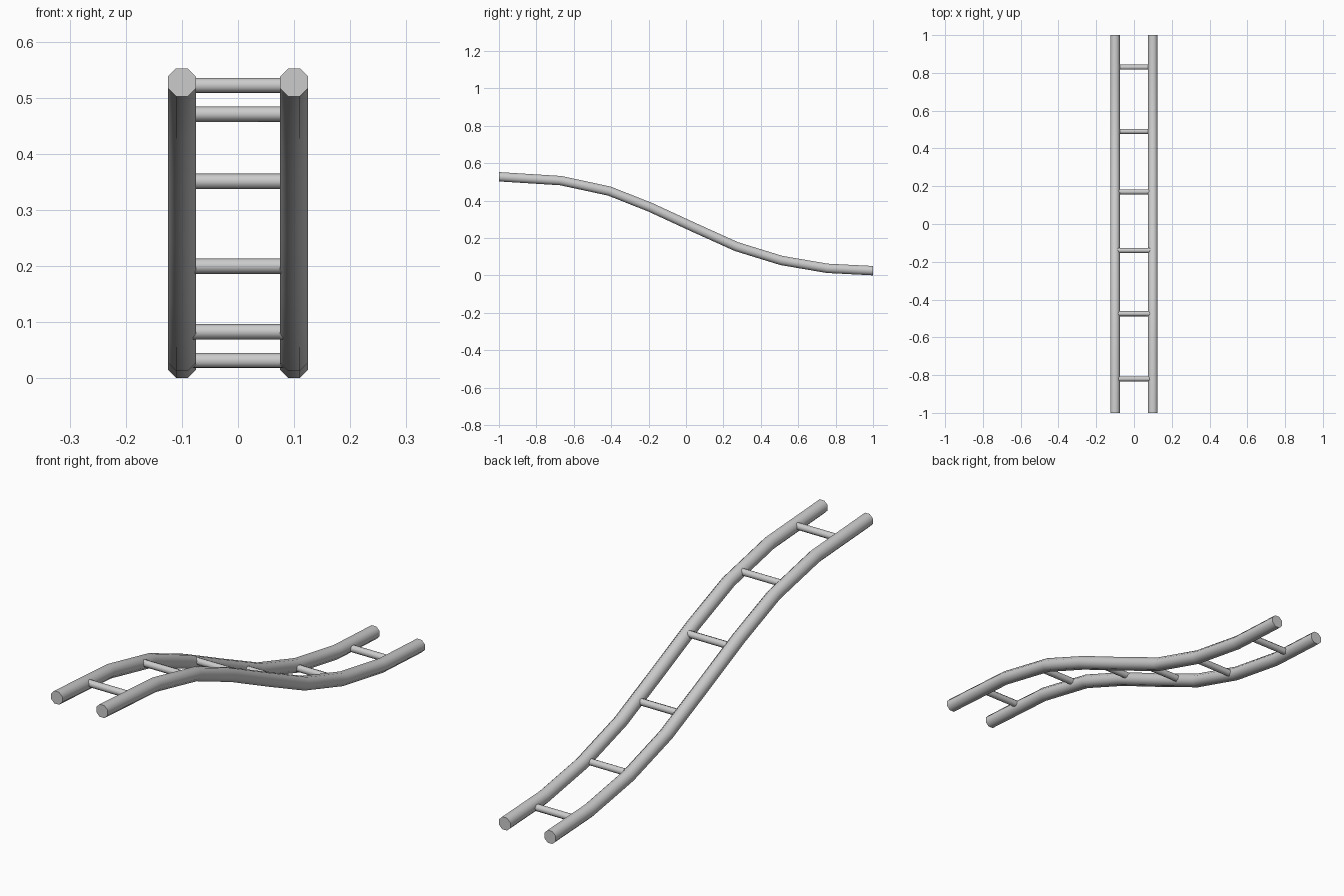
import bpy, bmesh, math
from mathutils import Vector

if "Cube" in bpy.data.objects:
    bpy.data.objects.remove(bpy.data.objects["Cube"])

# Side profile of the ladder, (y, z) along the rail centre line
PATH = [Vector((0, y, z)) for y, z in [
    (-1, .5275), (-.67, .507), (-.41, .451), (-.19, .364), (.035, .260),
    (.27, .154), (.51, .080), (.755, .038), (1, .0255)]]


def sweep(name, centres, axes, apothem):
    """Octagonal tube through centres; axes gives (u, v) per ring."""
    bm = bmesh.new()
    r = apothem / math.cos(math.pi / 8)
    rings = []
    for c, (u, v) in zip(centres, axes):
        angles = [math.pi / 8 + k * math.pi / 4 for k in range(8)]
        rings.append([bm.verts.new(c + r * (math.cos(a) * u + math.sin(a) * v))
                      for a in angles])
    for a, b in zip(rings, rings[1:]):
        for k in range(8):
            j = (k + 1) % 8
            bm.faces.new((a[k], a[j], b[j], b[k]))
    bm.faces.new(rings[0])
    bm.faces.new(rings[-1])
    bmesh.ops.recalc_face_normals(bm, faces=bm.faces)
    mesh = bpy.data.meshes.new(name)
    bm.to_mesh(mesh)
    bm.free()
    obj = bpy.data.objects.new(name, mesh)
    bpy.context.collection.objects.link(obj)
    bpy.context.view_layer.objects.active = obj
    obj.select_set(True)
    bpy.ops.object.shade_smooth_by_angle(angle=math.radians(50))
    obj.select_set(False)
    return obj


X = Vector((1, 0, 0))

# Rails: rings square to the path, ends cut vertically
rail_axes = []
for i, p in enumerate(PATH):
    t = Vector((0, 1, 0))
    if 0 < i < len(PATH) - 1:
        t = ((p - PATH[i - 1]).normalized() + (PATH[i + 1] - p).normalized()).normalized()
    rail_axes.append((X, X.cross(t)))
for side, label in ((-1, "left"), (1, "right")):
    sweep(f"{label}_rail", [p + X * side * .1 for p in PATH], rail_axes, .025)

# Rungs: tilted to follow the local slope
RUNGS = [(-.82, .522, -.1), (-.475, .471, -.3), (-.14, .351, -.43),
         (.17, .2, -.43), (.49, .083, -.3), (.83, .0315, -.1)]
for n, (y, z, tilt) in enumerate(RUNGS, 1):
    u = Vector((0, math.cos(tilt), math.sin(tilt)))
    v = X.cross(u)
    sweep(f"rung_{n}", [Vector((s * .085, y, z)) for s in (-1, 1)], [(u, v)] * 2, .0128)
